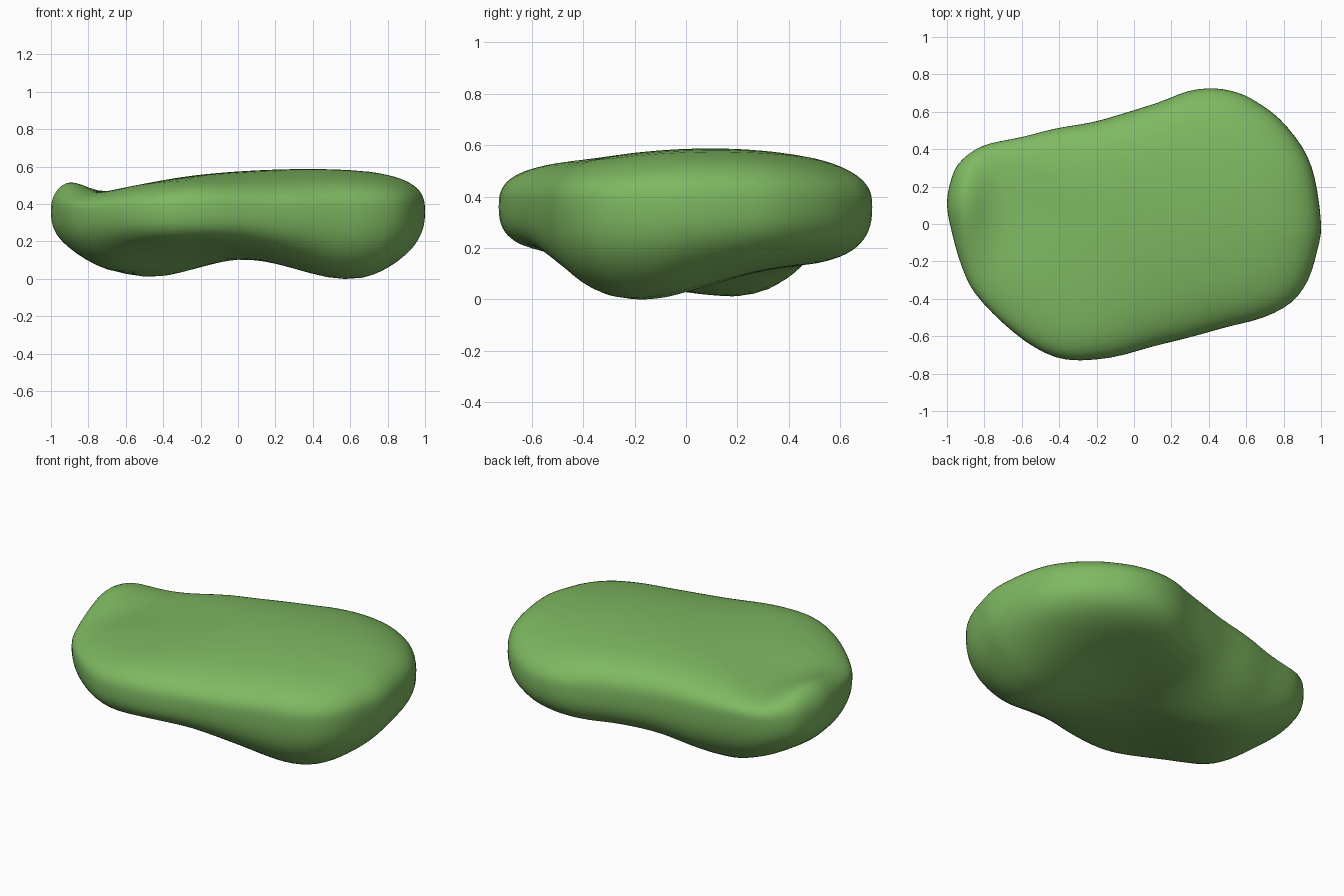
import bpy, bmesh, math

if "Cube" in bpy.data.objects:
    bpy.data.objects.remove(bpy.data.objects["Cube"])

# Plan outline, counter-clockwise from the right end
OUTLINE = [(1, 0), (.965, .25), (.9, .41), (.78, .56), (.66, .65), (.56, .70), (.43, .725),
           (.29, .71), (.13, .65), (-.06, .59), (-.22, .545), (-.42, .51), (-.6, .465),
           (-.77, .43), (-.86, .39), (-.94, .32), (-.98, .23), (-1, .1), (-.97, -.06),
           (-.92, -.23), (-.85, -.37), (-.7, -.53), (-.53, -.66), (-.36, -.725), (-.13, -.715),
           (.1, -.655), (.3, -.605), (.5, -.55), (.69, -.5), (.84, -.42), (.93, -.3), (.98, -.14)]
RIM = 0.36


def smooth_loop(pts, steps):
    """Closed Catmull-Rom curve."""
    out, n = [], len(pts)
    for i in range(n):
        a, b, c, d = (pts[(i + k) % n] for k in (-1, 0, 1, 2))
        for s in range(steps):
            t = s / steps
            out.append(tuple(0.5 * (2 * q + (r - p) * t + (2 * p - 5 * q + 4 * r - w) * t * t
                                    + (3 * q - p - 3 * r + w) * t ** 3)
                             for p, q, r, w in zip(a, b, c, d)))
    return out


def bump(x, y, cx, cy, sx, sy):
    return math.exp(-((x - cx) / sx) ** 2 - ((y - cy) / sy) ** 2)


def top_height(x, y):
    dy = y - 0.1
    # the front slopes down on the right, the back slopes everywhere
    slope = 0.21 if dy > 0 else 0.03 + 0.17 / (1 + math.exp(-x / 0.15))
    z = 0.587 - slope * dy * dy - 0.085 * (x - 0.4) ** 2
    return z - 0.03 * bump(x, y, -.68, .1, .22, .3) + 0.14 * bump(x, y, -.95, .15, .16, .35)


def bottom_height(x, y):
    # two low lobes with a shallow hollow between them
    return (0.13 - 0.15 * bump(x, y, .64, -.2, .42, .4)
            - 0.125 * bump(x, y, -.48, .2, .36, .38)
            - 0.07 * bump(x, y, -.75, -.2, .25, .25)
            + 0.05 * bump(x, y, -.15, -.55, .35, .25))


def rings(p, q):
    """(radius, height) fractions of a superellipse, centre to rim (rim excluded)."""
    res = [(k * .0875, (1 - (k * .0875) ** p) ** (1 / q)) for k in range(1, 8)]
    a0 = math.asin(.7 ** (p / 2))
    for k in range(14):
        a = a0 + (math.pi / 2 - a0) * k / 14
        res.append((math.sin(a) ** (2 / p), math.cos(a) ** (2 / q)))
    return res


loop = smooth_loop(OUTLINE, 3)
n = len(loop)
bm = bmesh.new()
rim = [bm.verts.new((x, y, RIM)) for x, y in loop]


def cap(height, profile):
    """Dome from the centre out to the shared rim."""
    centre = bm.verts.new((0, 0, height(0, 0)))
    prev = None
    for t, f in profile:
        row = [bm.verts.new((x * t, y * t, RIM + (height(x * t, y * t) - RIM) * f)) for x, y in loop]
        for i in range(n):
            j = (i + 1) % n
            bm.faces.new((prev[i], row[i], row[j], prev[j]) if prev else (centre, row[i], row[j]))
        prev = row
    for i in range(n):
        j = (i + 1) % n
        bm.faces.new((prev[i], rim[i], rim[j], prev[j]))


cap(top_height, rings(7, 2.8))
cap(bottom_height, rings(5.5, 2.5))
for _ in range(3):
    bmesh.ops.smooth_vert(bm, verts=bm.verts, factor=0.3, use_axis_x=False, use_axis_y=False, use_axis_z=True)
bmesh.ops.recalc_face_normals(bm, faces=bm.faces)

# Stand on the ground
low = min(v.co.z for v in bm.verts)
for v in bm.verts:
    v.co.z -= low
for f in bm.faces:
    f.smooth = True

mesh = bpy.data.meshes.new("pebble")
bm.to_mesh(mesh)
bm.free()
green = bpy.data.materials.new("leaf green")
green.diffuse_color = (0.21, 0.48, 0.12, 1)
green.use_nodes = True
green.node_tree.nodes["Principled BSDF"].inputs["Base Color"].default_value = green.diffuse_color
mesh.materials.append(green)
bpy.context.collection.objects.link(bpy.data.objects.new("pebble", mesh))
